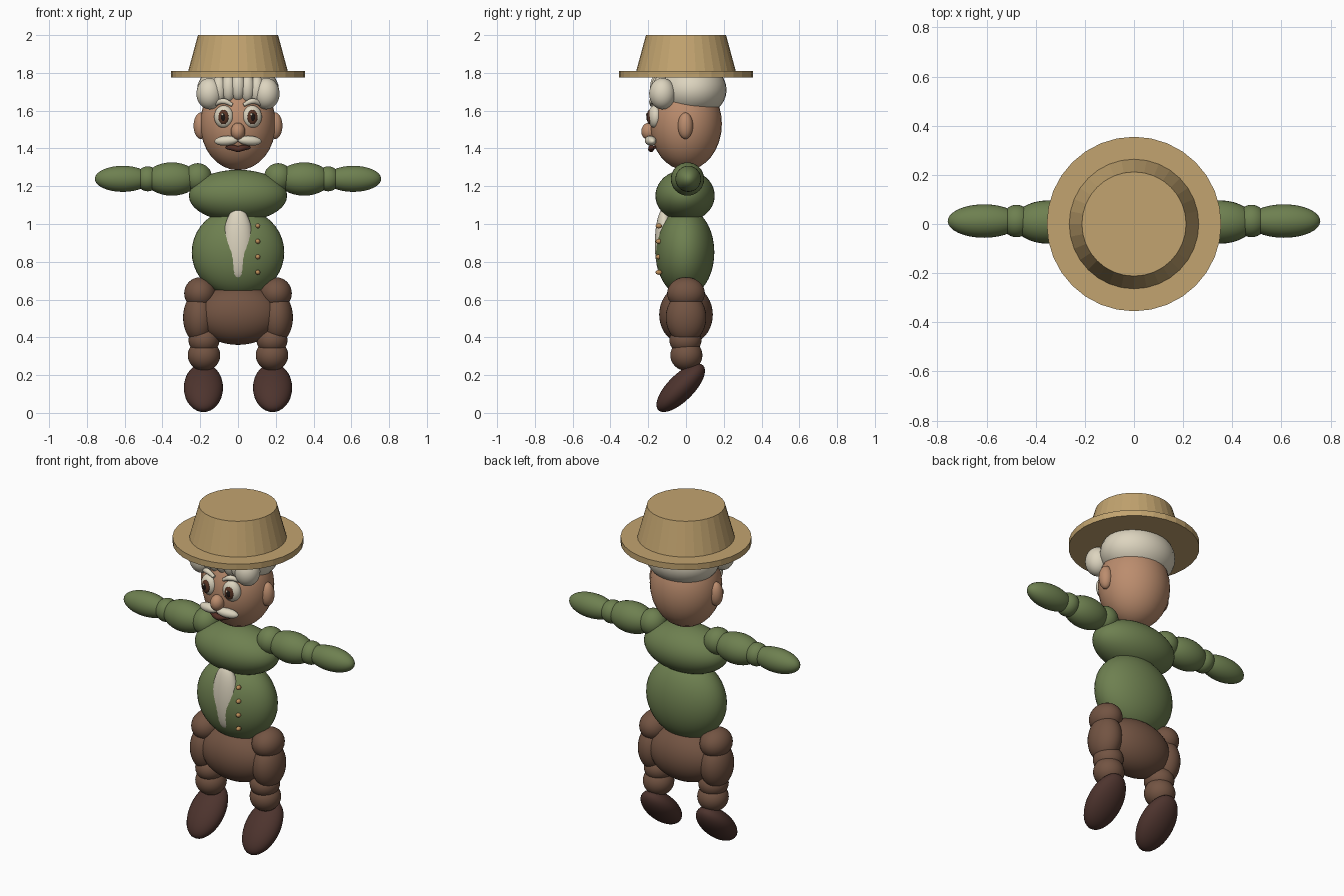
import bpy, math
from mathutils import Vector

if "Cube" in bpy.data.objects:
    bpy.data.objects.remove(bpy.data.objects["Cube"])


def material(name, rgb):
    m = bpy.data.materials.new(name)
    m.diffuse_color = (*rgb, 1)
    m.use_nodes = True
    m.node_tree.nodes["Principled BSDF"].inputs["Base Color"].default_value = m.diffuse_color
    return m


STRAW = material("straw", (0.54, 0.37, 0.16))
GREEN = material("green_cloth", (0.155, 0.215, 0.08))
BROWN = material("brown_cloth", (0.17, 0.088, 0.055))
SHOE = material("dark_leather", (0.075, 0.034, 0.027))
SKIN = material("skin", (0.50, 0.265, 0.155))
CREAM = material("cream", (0.72, 0.66, 0.52))
IRIS = material("iris_brown", (0.10, 0.035, 0.018))
PUPIL = material("near_black", (0.012, 0.008, 0.007))
BRASS = material("brass", (0.50, 0.27, 0.10))
LIP = material("mouth_brown", (0.09, 0.03, 0.02))


def ball(name, mat, loc, radii, rot=(0, 0, 0), seg=32):
    """Smooth ellipsoid."""
    bpy.ops.mesh.primitive_uv_sphere_add(segments=seg, ring_count=seg // 2, location=loc,
                                         rotation=[math.radians(a) for a in rot])
    o = bpy.context.object
    o.name = name
    o.scale = radii
    o.data.materials.append(mat)
    bpy.ops.object.shade_smooth()
    return o


def pair(name, mat, loc, radii, rot=(0, 0, 0), seg=32):
    """Mirrored ellipsoids on both sides of x = 0."""
    for side, s in (("right", 1), ("left", -1)):
        ball(f"{name}_{side}", mat, (s * loc[0], loc[1], loc[2]), radii,
             (rot[0], s * rot[1], s * rot[2]), seg)


def cone(name, mat, r1, r2, z0, z1):
    bpy.ops.mesh.primitive_cone_add(vertices=32, radius1=r1, radius2=r2, depth=z1 - z0,
                                    location=(0, 0, (z0 + z1) / 2))
    o = bpy.context.object
    o.name = name
    o.data.materials.append(mat)


def tube(name, mat, pts, r, ends=0.3):
    """Curved tube with thinner ends."""
    c = bpy.data.curves.new(name, "CURVE")
    c.dimensions = "3D"
    c.bevel_depth = r
    c.bevel_resolution = 3
    c.resolution_u = 6
    c.use_fill_caps = True
    sp = c.splines.new("BEZIER")
    sp.bezier_points.add(len(pts) - 1)
    for i, (bp, p) in enumerate(zip(sp.bezier_points, pts)):
        bp.co = Vector(p)
        bp.handle_left_type = bp.handle_right_type = "AUTO"
        bp.radius = ends if i in (0, len(pts) - 1) else 1
    c.materials.append(mat)
    bpy.context.collection.objects.link(bpy.data.objects.new(name, c))


# Hat
cone("hat_brim", STRAW, 0.355, 0.355, 1.775, 1.81)
cone("hat_crown", STRAW, 0.265, 0.212, 1.805, 2.0)

# Head, ears and nose
ball("head", SKIN, (0, 0, 1.53), (0.2, 0.19, 0.245))
pair("ear", SKIN, (0.197, -0.003, 1.52), (0.038, 0.04, 0.07))
ball("nose", SKIN, (0, -0.195, 1.49), (0.038, 0.042, 0.046))

# Hair cap and front curls
ball("hair_cap", CREAM, (0, 0.03, 1.71), (0.217, 0.185, 0.15))
pair("side_curl", CREAM, (0.15, -0.125, 1.69), (0.07, 0.07, 0.083))
for i in range(5):
    x = (i - 2) * 0.05
    ball(f"front_curl_{i + 1}", CREAM, (x, -0.14 + abs(x) * 0.1, 1.725 - abs(x) * 0.15),
         (0.042, 0.05, 0.075), seg=24)

# Eyes
pair("eye", CREAM, (0.075, -0.165, 1.568), (0.052, 0.036, 0.06), (0, 0, 12))
pair("iris", IRIS, (0.077, -0.193, 1.566), (0.028, 0.014, 0.038), (0, 0, 12), 24)
pair("pupil", PUPIL, (0.077, -0.202, 1.566), (0.014, 0.008, 0.022), seg=16)
for s in (-1, 1):
    ball("eye_glint", CREAM, (s * 0.077 - 0.006, -0.208, 1.58), (0.006, 0.004, 0.007), seg=12)

# Brows, moustache and mouth
for s, side in ((1, "right"), (-1, "left")):
    tube(f"brow_{side}", CREAM, [(s * 0.03, -0.182, 1.63), (s * 0.075, -0.178, 1.65),
                                 (s * 0.125, -0.15, 1.633)], 0.016, 0.6)
pair("moustache", CREAM, (0.062, -0.188, 1.441), (0.064, 0.028, 0.026), (0, 4, 12))
tube("mouth", LIP, [(-0.062, -0.165, 1.405), (-0.025, -0.182, 1.403), (0, -0.185, 1.397),
                    (0.025, -0.182, 1.403), (0.062, -0.165, 1.405)], 0.016, 0.5)

# Torso
ball("chest", GREEN, (0, -0.005, 1.15), (0.26, 0.157, 0.137), seg=40)
ball("belly", GREEN, (0, -0.005, 0.85), (0.245, 0.155, 0.235), seg=40)
ball("shirt_front", CREAM, (0, -0.115, 0.895), (0.08, 0.05, 0.19))
for i in range(4):
    ball(f"button_{i + 1}", BRASS, (0.105, -0.144, 0.99 - i * 0.082), (0.013, 0.017, 0.013), seg=16)
ball("hips", BROWN, (0, 0, 0.52), (0.225, 0.142, 0.16), seg=40)

# Arms
pair("shoulder", GREEN, (0.213, 0.005, 1.245), (0.076, 0.076, 0.077))
pair("upper_arm", GREEN, (0.35, 0.008, 1.238), (0.14, 0.088, 0.088))
pair("elbow", GREEN, (0.478, 0.012, 1.239), (0.062, 0.066, 0.066))
pair("forearm", GREEN, (0.61, 0.012, 1.239), (0.148, 0.068, 0.069))

# Legs
pair("hip_joint", BROWN, (0.2, 0, 0.633), (0.085, 0.1, 0.085))
pair("thigh", BROWN, (0.205, 0, 0.505), (0.086, 0.107, 0.135))
pair("knee", BROWN, (0.18, -0.003, 0.385), (0.082, 0.085, 0.075))
pair("shin", BROWN, (0.18, 0.002, 0.305), (0.086, 0.085, 0.082))
pair("shoe", SHOE, (0.183, -0.028, 0.133), (0.104, 0.168, 0.07), (45, 0, 0))
